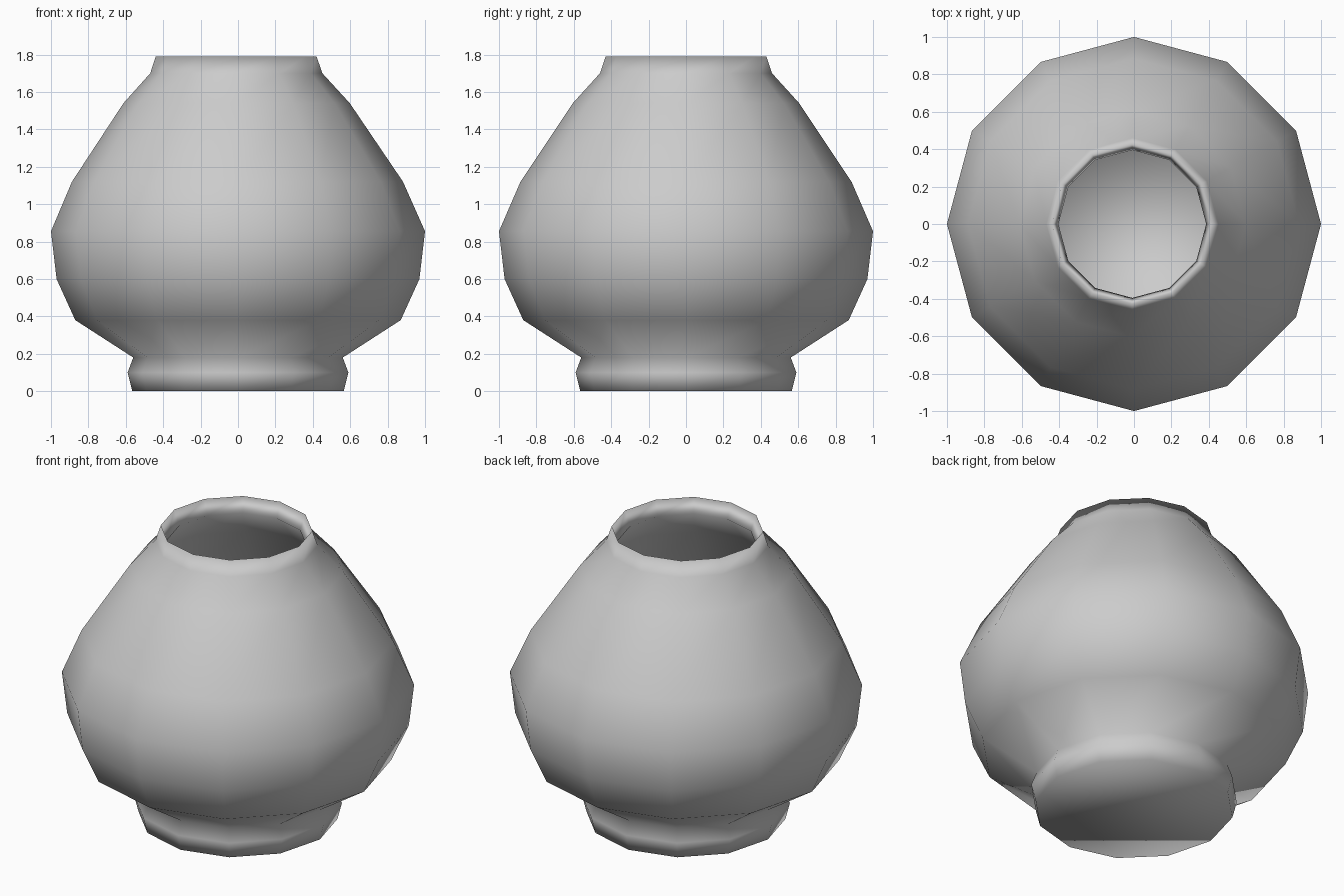
import bpy
import bmesh
from math import cos, sin, pi

if "Cube" in bpy.data.objects:
    bpy.data.objects.remove(bpy.data.objects["Cube"])

SIDES = 12

# Wall profile as (radius, height): outside going up, over the lip, inside going down
OUTSIDE = [(0.565, 0.0), (0.59, 0.10), (0.56, 0.18), (0.87, 0.38), (0.97, 0.60),
           (1.0, 0.855), (0.885, 1.12), (0.605, 1.54), (0.46, 1.70), (0.43, 1.79)]
INSIDE = [(0.395, 1.70), (0.56, 1.51), (0.84, 1.09), (0.95, 0.85), (0.92, 0.62),
          (0.83, 0.42), (0.52, 0.20), (0.54, 0.10), (0.53, 0.05)]


def lathe(name, profile):
    bm = bmesh.new()
    rings = []
    for r, z in profile:
        lean = -0.01 * max(0.0, (z - 0.855) / 0.935)  # neck sits slightly off centre
        rings.append([bm.verts.new((r * cos(2 * pi * i / SIDES) + lean,
                                    r * sin(2 * pi * i / SIDES), z))
                      for i in range(SIDES)])
    for a, b in zip(rings, rings[1:]):
        for i in range(SIDES):
            j = (i + 1) % SIDES
            bm.faces.new((a[i], a[j], b[j], b[i]))
    # Underside and inner floor
    bm.faces.new(rings[0][::-1])
    bm.faces.new(rings[-1])
    bmesh.ops.recalc_face_normals(bm, faces=bm.faces[:])
    for f in bm.faces:
        f.smooth = True
    mesh = bpy.data.meshes.new(name)
    bm.to_mesh(mesh)
    bm.free()
    obj = bpy.data.objects.new(name, mesh)
    bpy.context.collection.objects.link(obj)
    return obj


# Hollow pot with foot, body and pinched lip
lathe("pot", OUTSIDE + INSIDE)
